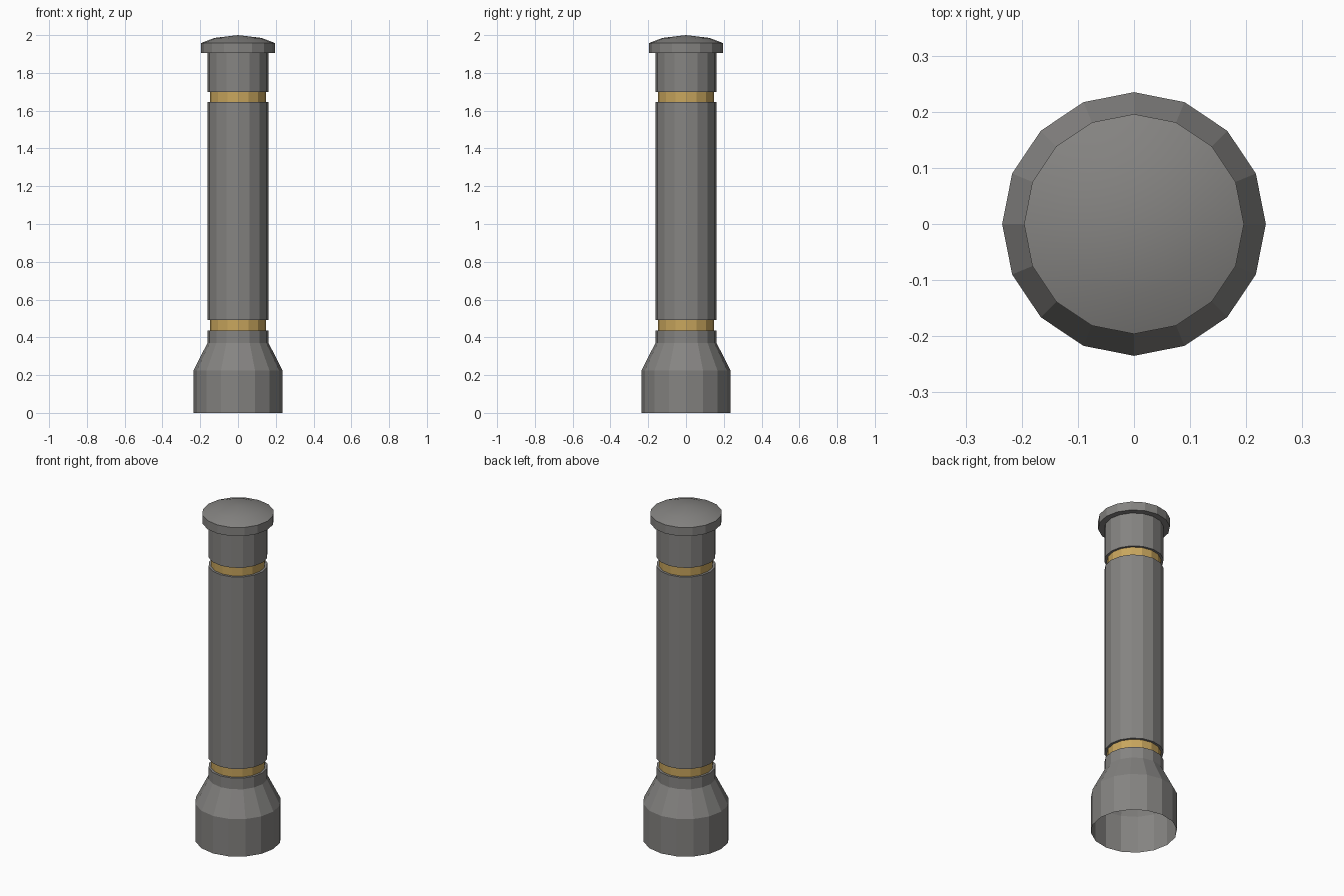
import bpy, bmesh, math

SIDES = 16
BODY, GROOVE = 0.162, 0.148

if "Cube" in bpy.data.objects:
    bpy.data.objects.remove(bpy.data.objects["Cube"], do_unlink=True)


def material(name, color):
    mat = bpy.data.materials.new(name)
    mat.use_nodes = True
    mat.diffuse_color = color
    mat.node_tree.nodes["Principled BSDF"].inputs["Base Color"].default_value = color
    return mat


grey = material("warm grey metal", (0.235, 0.23, 0.222, 1))
gold = material("brass", (0.58, 0.38, 0.11, 1))


def lathe(name, profile, mat, smooth_above=None):
    """Spin (radius, height) points round z; radius 0 makes a single tip."""
    bm = bmesh.new()
    rings = []
    for r, z in profile:
        count = SIDES if r > 0 else 1
        rings.append([bm.verts.new((r * math.cos(math.tau * i / SIDES),
                                    r * math.sin(math.tau * i / SIDES), z))
                      for i in range(count)])
    for low, high in zip(rings, rings[1:]):
        for i in range(SIDES):
            j = (i + 1) % SIDES
            if len(high) == 1:
                face = bm.faces.new((low[i], low[j], high[0]))
            else:
                face = bm.faces.new((low[i], low[j], high[j], high[i]))
            if smooth_above is not None:
                face.smooth = min(v.co.z for v in face.verts) >= smooth_above
    mesh = bpy.data.meshes.new(name)
    bm.to_mesh(mesh)
    bm.free()
    mesh.materials.append(mat)
    obj = bpy.data.objects.new(name, mesh)
    bpy.context.collection.objects.link(obj)
    # Keep the rim crisp where the domed top meets the wall
    if smooth_above is not None:
        for edge in mesh.edges:
            heights = [mesh.vertices[v].co.z for v in edge.vertices]
            edge.use_edge_sharp = max(heights) <= smooth_above + 0.001
    return obj


# Flared foot, open underneath
lathe("flared_base", [(0.235, 0), (0.235, 0.225), (BODY, 0.37),
                      (BODY, 0.437), (GROOVE, 0.437)], grey)

# Recessed brass bands
for name, z in (("lower_band", 0.437), ("upper_band", 1.645)):
    lathe(name, [(GROOVE, z), (GROOVE, z + 0.055)], gold)

# Long shaft and upper collar
for name, low, high in (("shaft", 0.492, 1.645), ("upper_collar", 1.70, 1.906)):
    lathe(name, [(GROOVE, low), (BODY, low), (BODY, high), (GROOVE, high)], grey)

# Overhanging cap with a shallow dome
lathe("domed_cap", [(GROOVE, 1.906), (0.196, 1.906), (0.196, 1.958),
                    (0.125, 1.985), (0, 2.0)], grey, smooth_above=1.957)
